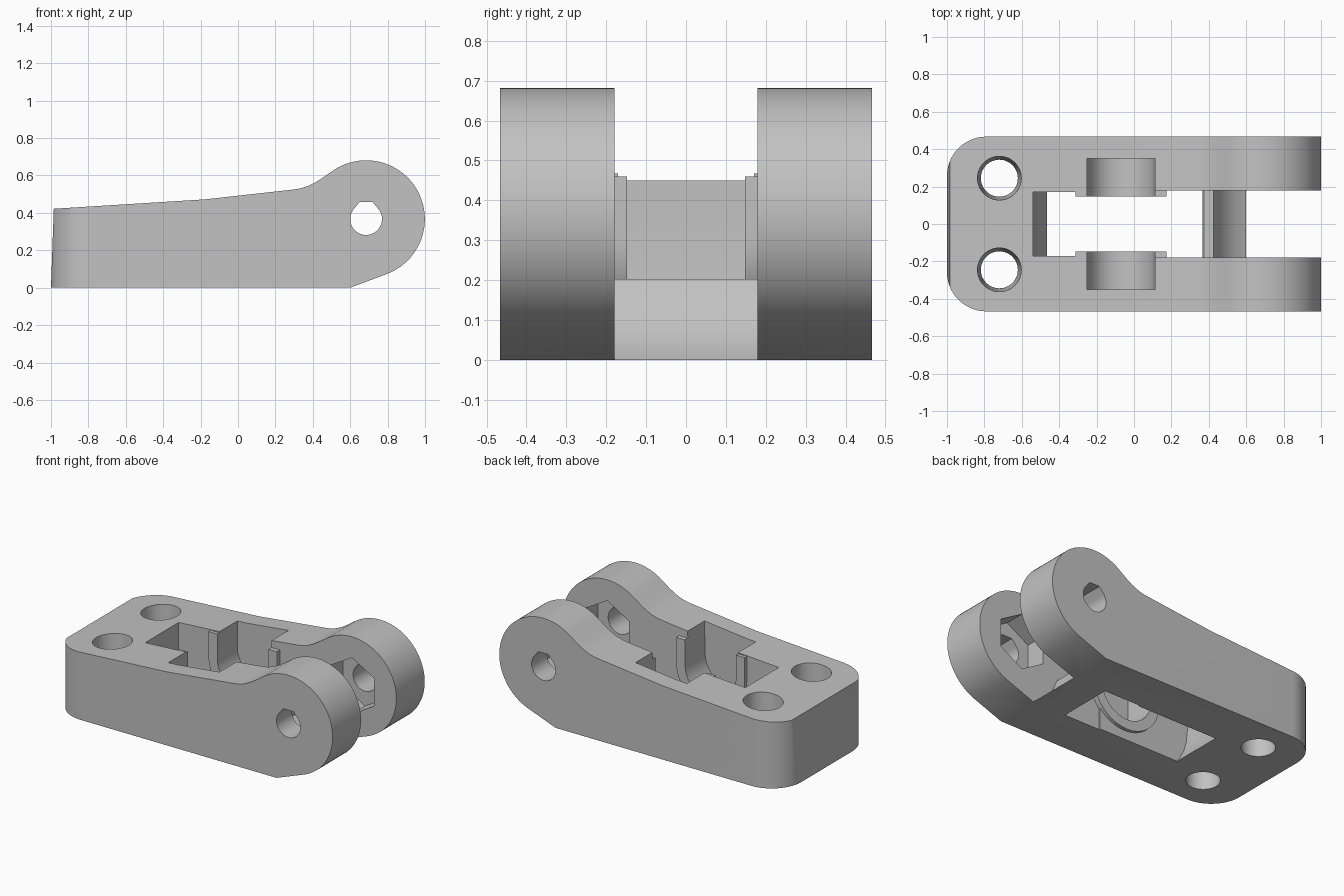
import bpy, bmesh
from math import cos, sin, pi, radians

cube = bpy.data.objects.get("Cube")
if cube:
    bpy.data.objects.remove(cube, do_unlink=True)

grey = bpy.data.materials.new("light_grey")
grey.use_nodes = True
grey.diffuse_color = (0.54, 0.54, 0.54, 1)
grey.node_tree.nodes["Principled BSDF"].inputs["Base Color"].default_value = grey.diffuse_color


def arc(cx, cy, r, start, end, n):
    """Points along an arc, angles in degrees."""
    angles = [radians(start + (end - start) * i / n) for i in range(n + 1)]
    return [(cx + r * cos(a), cy + r * sin(a)) for a in angles]


def prism(name, points, axis, lo, hi, taper=None):
    """Extrude a closed profile along y (points are x, z) or z (points are x, y)."""
    bm = bmesh.new()
    rings = []
    for level, ring_points in ((lo, points), (hi, taper or points)):
        rings.append([bm.verts.new((u, level, v) if axis == "y" else (u, v, level))
                      for u, v in ring_points])
    n = len(points)
    bm.faces.new(rings[0])
    bm.faces.new(rings[1])
    for i in range(n):
        j = (i + 1) % n
        bm.faces.new((rings[0][i], rings[0][j], rings[1][j], rings[1][i]))
    bmesh.ops.recalc_face_normals(bm, faces=bm.faces)
    mesh = bpy.data.meshes.new(name)
    bm.to_mesh(mesh)
    bm.free()
    mesh.materials.append(grey)
    obj = bpy.data.objects.new(name, mesh)
    bpy.context.collection.objects.link(obj)
    return obj


def combine(target, other, operation):
    """Apply a boolean and discard the helper."""
    mod = target.modifiers.new("cut", "BOOLEAN")
    mod.operation = operation
    mod.solver = "EXACT"
    mod.object = other
    bpy.context.view_layer.update()
    graph = bpy.context.evaluated_depsgraph_get()
    mesh = bpy.data.meshes.new_from_object(target.evaluated_get(graph))
    target.modifiers.clear()
    target.data = mesh
    bpy.data.objects.remove(other, do_unlink=True)


PX, PZ, PR = 0.685, 0.367, 0.314      # hinge eye
BX, BZ = -0.07, 0.30                  # bearing seat

# Body: side profile trimmed by the rounded plan
side = [(-1, 0), (0.6, 0)] + arc(PX, PZ, PR, -68.5, 126, 48)
side += [(0.45, 0.586), (0.41, 0.561), (0.37, 0.542), (0.33, 0.53), (0.29, 0.524),
         (-0.18, 0.472), (-0.985, 0.422)]
body = prism("hinge_body", side, "y", -0.6, 0.6)
plan = [(1.1, -0.467), (1.1, 0.467)]
plan += arc(-0.79, 0.257, 0.21, 90, 180, 20) + arc(-0.79, -0.257, 0.21, 180, 270, 20)
base_plan = [(x if x > 0 else 1.1 - (1.1 - x) * 2.1 / 2.1, y) for x, y in plan]
combine(body, prism("plan_trim", base_plan, "z", -0.1, 0.9), "INTERSECT")

# Window with a curved end wall, and the wider gap between the arms
window = [(-0.455, -0.02), (-0.465, 0), (-0.49, 0.04), (-0.515, 0.09), (-0.532, 0.15),
          (-0.54, 0.23), (-0.54, 0.8), (0.3, 0.8), (0.3, -0.02)]
combine(body, prism("window_cut", window, "y", -0.17, 0.17), "DIFFERENCE")
gap = [(0.11, -0.1), (1.1, -0.1), (1.1, 0.9), (0.11, 0.9)]
combine(body, prism("arm_gap_cut", gap, "y", -0.179, 0.179), "DIFFERENCE")

# Cross bar between the arms, scooped on the hinge side
bar = [(0.365, 0), (0.365, 0.19), (0.375, 0.203), (0.425, 0.203), (0.44, 0.165),
       (0.465, 0.115), (0.5, 0.07), (0.545, 0.03), (0.6, 0)]
combine(body, prism("cross_bar", bar, "y", -0.25, 0.25), "UNION")

# Raised rims around the bearing seats
rim = arc(BX, BZ, 0.243, 180, 360, 32) + [(BX + 0.243, 0.46), (BX - 0.243, 0.46)]
for lo, hi in ((-0.21, -0.148), (0.148, 0.21)):
    combine(body, prism("seat_rim", rim, "y", lo, hi), "UNION")

# U-shaped bearing seats, open at the top
seat = arc(BX, BZ, 0.18, 180, 360, 32) + [(BX + 0.19, 0.9), (BX - 0.18, 0.9)]
combine(body, prism("seat_cut", seat, "y", -0.35, 0.35), "DIFFERENCE")

# Flat-topped pin hole and hexagonal pockets on the inner faces
pin = arc(PX, PZ, 0.085, 135, 405, 32) + [(PX + 0.036, 0.457), (PX - 0.036, 0.457)]
combine(body, prism("pin_cut", pin, "y", -0.6, 0.6), "DIFFERENCE")
hexagon = arc(PX, PZ, 0.18, 90, 390, 5)
combine(body, prism("hex_cut", hexagon, "y", -0.31, 0.31), "DIFFERENCE")

# Tapered screw holes
for y in (-0.245, 0.245):
    narrow = arc(-0.72, y, 0.098, 0, 352.5, 47)
    wide = arc(-0.72, y, 0.118, 0, 352.5, 47)
    combine(body, prism("screw_cut", narrow, "z", -0.02, 0.46, wide), "DIFFERENCE")

bpy.ops.object.select_all(action="DESELECT")
body.select_set(True)
bpy.context.view_layer.objects.active = body
bpy.ops.object.shade_smooth_by_angle(angle=radians(25))
